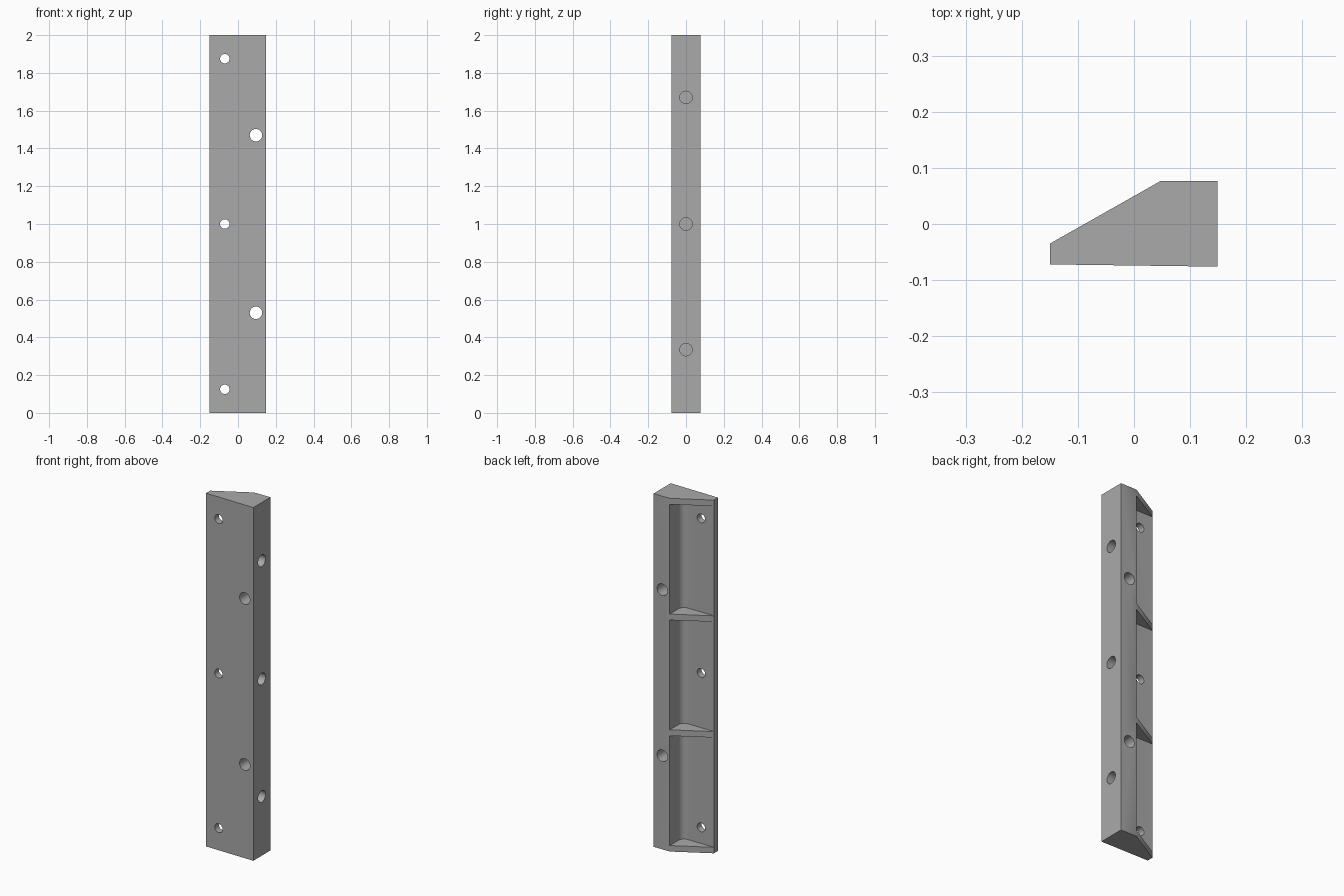
import bpy
import bmesh
from math import cos, sin, pi
from mathutils import Matrix

if "Cube" in bpy.data.objects:
    bpy.data.objects.remove(bpy.data.objects["Cube"], do_unlink=True)

grey = bpy.data.materials.new("plain grey")
grey.use_nodes = True
colour = (0.4, 0.4, 0.4, 1)
grey.diffuse_color = colour
grey.node_tree.nodes["Principled BSDF"].inputs["Base Color"].default_value = colour

HEIGHT, RIB = 2.0, 0.034
WALL_X, BACK_Y, FLOOR_Y, FILLET = 0.048, 0.077, -0.036, 0.035


def make_object(name, bm):
    bmesh.ops.recalc_face_normals(bm, faces=bm.faces)
    mesh = bpy.data.meshes.new(name)
    bm.to_mesh(mesh)
    bm.free()
    mesh.materials.append(grey)
    obj = bpy.data.objects.new(name, mesh)
    bpy.context.scene.collection.objects.link(obj)
    return obj


def extrude_profile(name, points, z0, z1):
    bm = bmesh.new()
    face = bm.faces.new([bm.verts.new((x, y, z0)) for x, y in points])
    top = bmesh.ops.extrude_face_region(bm, geom=[face])["geom"]
    verts = [v for v in top if isinstance(v, bmesh.types.BMVert)]
    bmesh.ops.translate(bm, verts=verts, vec=(0, 0, z1 - z0))
    return make_object(name, bm)


def cylinder(name, centre, radius, depth, axis):
    bm = bmesh.new()
    turn = Matrix.Rotation(pi / 2, 4, "X" if axis == "Y" else "Y")
    bmesh.ops.create_cone(bm, cap_ends=True, segments=40, radius1=radius,
                          radius2=radius, depth=depth,
                          matrix=Matrix.Translation(centre) @ turn)
    return make_object(name, bm)


# Wedge-shaped bar
bar = extrude_profile("wedge_bar", [
    (-0.15, -0.035), (-0.15, -0.072), (0.149, -0.076),
    (0.149, BACK_Y), (WALL_X, BACK_Y)], 0, HEIGHT)

# Three pockets in the sloped back, with a rounded inner corner
pocket = [(-0.2, 0.1), (-0.2, FLOOR_Y)]
for i in range(9):
    a = -pi / 2 + i * pi / 16
    pocket.append((WALL_X - FILLET + FILLET * cos(a),
                   FLOOR_Y + FILLET + FILLET * sin(a)))
pocket.append((WALL_X, 0.1))
length = (HEIGHT - 4 * RIB) / 3
cutters = []
for i in range(3):
    z = RIB + i * (length + RIB)
    cutters.append(extrude_profile("pocket_cutter", pocket, z, z + length))

# Screw holes through the thin plate, bolt holes through the thick edge
for z in (0.125, 1.0, 1.875):
    cutters.append(cylinder("screw_hole_cutter", (-0.07, 0, z), 0.025, 0.4, "Y"))
for z in (0.53, 1.47):
    cutters.append(cylinder("bolt_hole_cutter", (0.095, 0, z), 0.033, 0.4, "Y"))

# Blind holes in the side
for z in (0.335, 1.0, 1.67):
    cutters.append(cylinder("side_hole_cutter", (0.149, 0, z), 0.033, 0.15, "X"))

for cutter in cutters:
    cutter.hide_render = True
    cutter.hide_set(True)
    mod = bar.modifiers.new("cut", "BOOLEAN")
    mod.operation = "DIFFERENCE"
    mod.solver = "EXACT"
    mod.object = cutter

# Bake the cuts and remove the helpers
bpy.context.view_layer.update()
result = bpy.data.meshes.new_from_object(
    bar.evaluated_get(bpy.context.evaluated_depsgraph_get()))
bar.modifiers.clear()
bar.data = result
for cutter in cutters:
    bpy.data.objects.remove(cutter, do_unlink=True)

bpy.ops.object.select_all(action="DESELECT")
bar.select_set(True)
bpy.context.view_layer.objects.active = bar
bpy.ops.object.shade_smooth_by_angle(angle=pi / 6)
